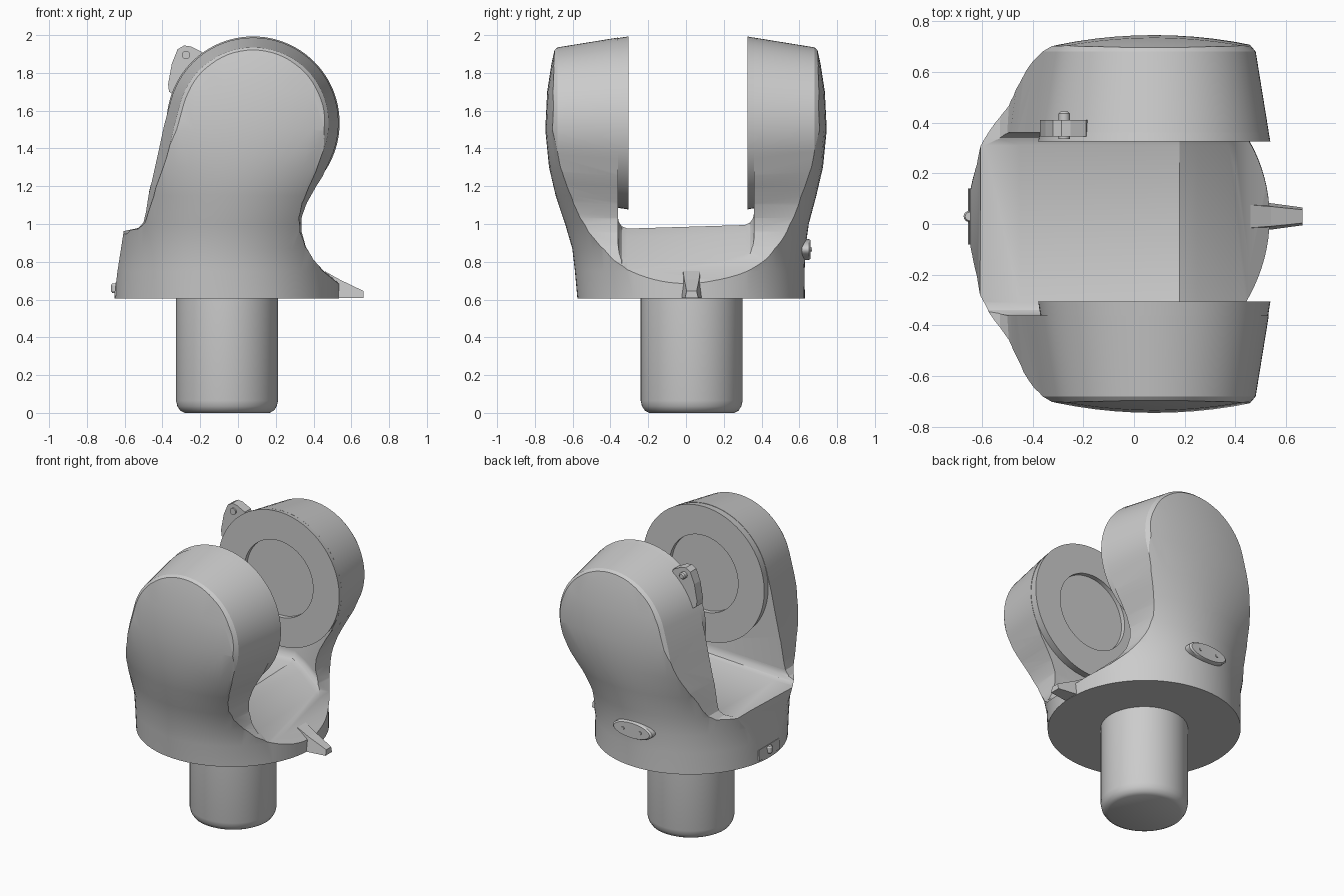
import bpy, bmesh
from math import sin, cos, pi, radians
from mathutils import Vector

if "Cube" in bpy.data.objects:
    bpy.data.objects.remove(bpy.data.objects["Cube"])


def loft(name, rings):
    """Closed solid skinned through rings with equal point counts."""
    bm = bmesh.new()
    vs = [[bm.verts.new(p) for p in r] for r in rings]
    n = len(vs[0])
    for a, b in zip(vs, vs[1:]):
        for i in range(n):
            j = (i + 1) % n
            bm.faces.new((a[i], a[j], b[j], b[i]))
    bm.faces.new(vs[0][::-1])
    bm.faces.new(vs[-1])
    bmesh.ops.recalc_face_normals(bm, faces=bm.faces[:])
    me = bpy.data.meshes.new(name)
    bm.to_mesh(me)
    bm.free()
    ob = bpy.data.objects.new(name, me)
    bpy.context.collection.objects.link(ob)
    return ob


def ring_z(cx, cy, z, rx, ry, n=64):
    return [(cx + rx * cos(2 * pi * i / n), cy + ry * sin(2 * pi * i / n), z)
            for i in range(n)]


def disc_y(name, cx, cz, sections, n=64, sx=1.0):
    """Round solid along y from (y, radius) sections."""
    return loft(name, [[(cx + sx * r * cos(2 * pi * i / n), y, cz + r * sin(2 * pi * i / n))
                        for i in range(n)] for y, r in sections])


def boolean(ob, tool, op):
    m = ob.modifiers.new(op, 'BOOLEAN')
    m.operation, m.solver, m.object = op, 'EXACT', tool
    bpy.context.view_layer.objects.active = ob
    bpy.ops.object.modifier_apply(modifier=m.name)
    bpy.data.objects.remove(tool, do_unlink=True)


def smooth(ob, angle=30):
    bpy.ops.object.select_all(action='DESELECT')
    ob.select_set(True)
    bpy.context.view_layer.objects.active = ob
    bpy.ops.object.shade_smooth_by_angle(angle=radians(angle))


HX, HZ, HR = 0.08, 1.535, 0.46   # joint centre and radius

# side outline of the yoke, counter-clockwise in x-z
outline = [(-.67, .5), (.60, .5), (.60, .63), (.53, .695), (.455, .75), (.40, .81),
           (.36, .88), (.338, .96), (.34, 1.03), (.365, 1.1), (.41, 1.18), (.455, 1.25)]
outline += [(HX + HR * cos(radians(a)), HZ + HR * sin(radians(a))) for a in range(-25, 166, 5)]
outline += [(-.40, 1.52), (-.43, 1.38), (-.47, 1.2), (-.492, 1.06), (-.503, 1.01),
            (-.53, .98), (-.605, .962), (-.638, .75), (-.655, .61)]
pts = [Vector(p) for p in outline]


def inset(d):
    res = []
    for i, p in enumerate(pts):
        t = (pts[(i + 1) % len(pts)] - pts[i - 1]).normalized()
        w = min(max((p.y - .8) / .5, 0), 1)
        res.append(p + Vector((-t.y, t.x)) * d * w)
    return res


# drafted yoke blank: the outline tapers toward both outer faces
levels = [(.31, 0), (.68, .06), (.715, .09), (.80, .20)]
levels = [(-y, d) for y, d in levels[::-1]] + levels
yoke = loft("yoke_body", [[(p.x, y, p.y) for p in inset(d)] for y, d in levels])

# round flaring envelope, base circle up to the domed arm sides
env = [(.605, -.06, .027, .595, .602), (.75, -.06, .02, .595, .608), (.87, -.05, .015, .61, .617),
       (1.0, -.03, .005, .66, .645), (1.15, 0, 0, .76, .69), (1.3, .04, 0, .95, .725),
       (1.5, .08, 0, 1.2, .745), (1.7, .08, 0, 1.2, .735), (1.85, .08, 0, 1.2, .712),
       (1.95, .08, 0, 1.2, .69), (2.05, .08, 0, 1.2, .66)]
boolean(yoke, loft("envelope", [ring_z(cx, cy, z, rx, ry, 96) for z, cx, cy, rx, ry in env]),
        'INTERSECT')

# channel between the arms, with filleted floor corners
floor = [(-1, .963), (-.45, .955), (.18, .985), (.25, .94), (.37, .83), (.54, .68), (1, .66)]
fillet = [(.36, .06), (.355, .035), (.34, .013), (.31, 0)]
fillet = [(-y, h) for y, h in fillet] + fillet[::-1]
boolean(yoke, loft("channel", [[(x, y, z + h + .03 * y) for x, z in floor]
                               + [(1, y, 2.4), (-1, y, 2.4)] for y, h in fillet]), 'DIFFERENCE')

# round bearing pads with shallow recesses on the inner faces
for s, yi in ((-1, .305), (1, .325)):
    boolean(yoke, disc_y("pad", HX, HZ, [(s * yi, HR - .002), (s * .42, HR - .02)], 96), 'UNION')
    boolean(yoke, disc_y("recess", HX, HZ, [(s * .2, .26), (s * (yi + .03), .26)]), 'DIFFERENCE')
smooth(yoke, 28)

# mounting shaft with rounded lower edge
shaft = loft("shaft", [ring_z(-.058, .03, z, r, r) for z, r in
                       ((0, .225), (.012, .248), (.035, .263), (.065, .27), (.62, .27))])
smooth(shaft)

# tapered pointer at the right of the base
loft("pointer", [[(x, .03 - w, .607), (x, .03 + w, .607), (x, .03 + w * .75, z), (x, .03 - w * .75, z)]
                 for x, w, z in ((.46, .06, .75), (.54, .052, .705), (.665, .035, .645))])

# clip plate and pin on the back arm
clip = [(-.30, 1.66), (-.18, 1.88), (-.19, 1.91), (-.25, 1.94), (-.285, 1.945), (-.32, 1.925),
        (-.35, 1.85), (-.37, 1.74), (-.365, 1.70)]
loft("clip_plate", [[(x, y, z) for x, z in clip] for y in (.345, .41)])
smooth(disc_y("clip_pin", -.275, 1.895, [(.335, .022), (.435, .022), (.443, .015)], 20))

# oval plate with two screws on the back
smooth(disc_y("oval_plate", -.05, .865, [(.54, .055), (.65, .055), (.66, .05)], 48, 2.7))
for dx in (-.065, .065):
    smooth(disc_y("plate_screw", -.05 + dx, .865, [(.64, .011), (.666, .011)], 12))

# small catch on the left of the base
loft("base_catch", [[(x, -.08, z), (x, .03, z), (x, .14, z), (x + .09, .14, z), (x + .09, -.08, z)]
                    for x, z in ((-.655, .62), (-.648, .69))])
loft("catch_pin", [ring_z(-.65, .03, z, r, r, 16) for z, r in
                   ((.635, .016), (.645, .022), (.675, .022), (.685, .016))])
